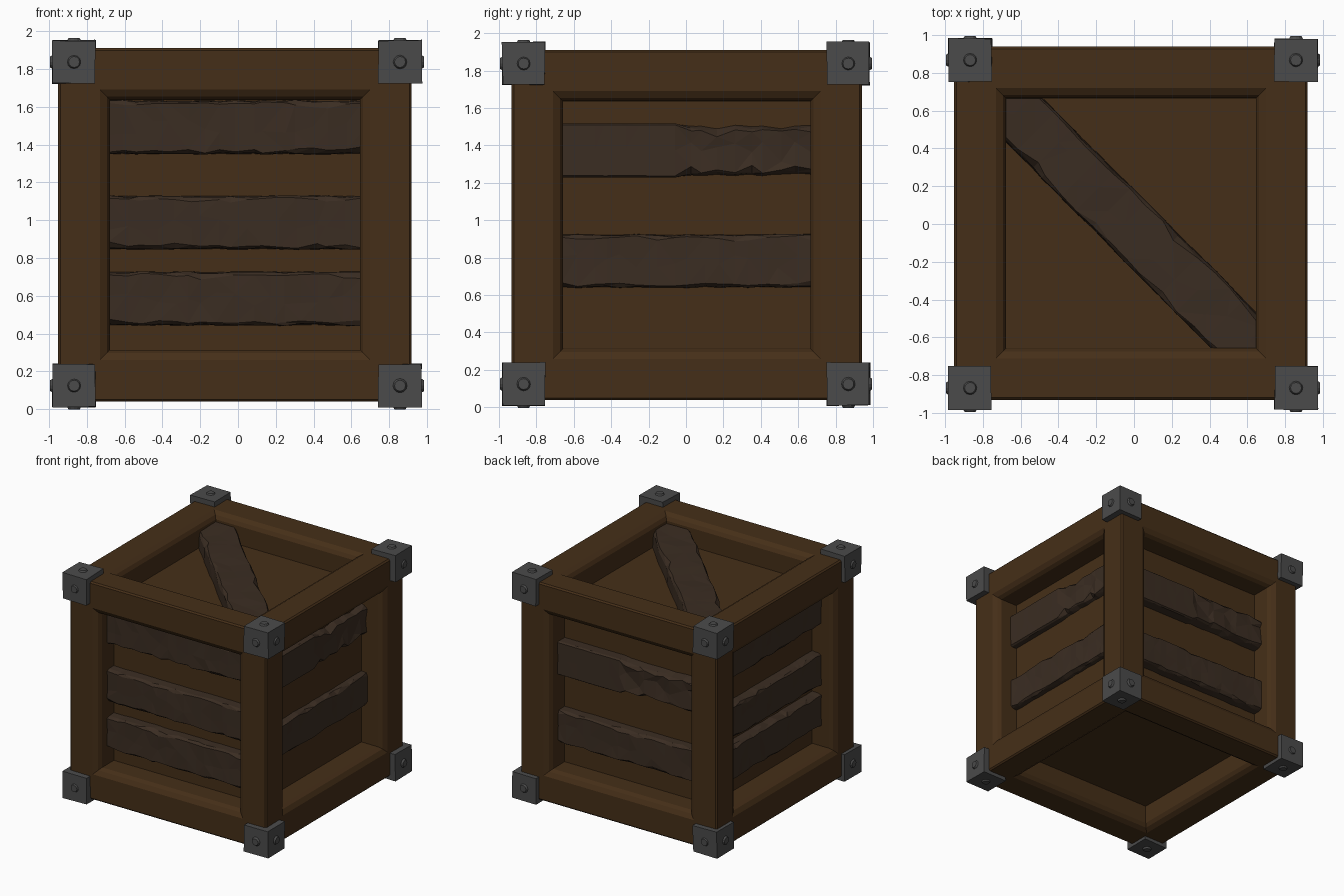
import bpy, bmesh, random
from itertools import product
from mathutils import Vector, Matrix

if "Cube" in bpy.data.objects:
    bpy.data.objects.remove(bpy.data.objects["Cube"])

random.seed(7)
C = Vector((-0.016, 0.004, 0.975))      # centre of the wooden cube
HALF = 0.936                            # half size of the wooden cube


def material(name, rgb):
    m = bpy.data.materials.new(name)
    m.diffuse_color = (*rgb, 1)
    m.use_nodes = True
    m.node_tree.nodes["Principled BSDF"].inputs["Base Color"].default_value = m.diffuse_color
    return m


WOOD = material("frame_wood", (0.060, 0.028, 0.009))
OLD = material("plank_wood", (0.043, 0.026, 0.016))
METAL = material("dark_metal", (0.07, 0.07, 0.07))


def finish(bm, name, mat):
    bmesh.ops.recalc_face_normals(bm, faces=bm.faces)
    me = bpy.data.meshes.new(name)
    bm.to_mesh(me)
    bm.free()
    me.materials.append(mat)
    ob = bpy.data.objects.new(name, me)
    bpy.context.collection.objects.link(ob)
    return ob


# Crate body: bevelled cube, each side inset to a chamfered rim and a sunken panel
bm = bmesh.new()
bmesh.ops.create_cube(bm, size=2 * HALF, matrix=Matrix.Translation(C))
bmesh.ops.bevel(bm, geom=bm.edges[:], offset=0.012, segments=1, affect='EDGES')
sides = [f for f in bm.faces if f.calc_area() > 1]
for thickness, depth in ((0.208, 0), (0.037, -0.022), (0.017, -0.03), (0.001, -0.158)):
    bmesh.ops.inset_individual(bm, faces=sides, thickness=thickness, depth=depth, use_even_offset=True)
finish(bm, "crate_frame", WOOD)


# Rough plank: lofted cross-section with chipped long edges
def plank(name, centre, u, v, length, width=0.29, base=0.71, top=0.82, smooth_part=0.0, rough=1.0):
    u, v = Vector(u).normalized(), Vector(v).normalized()
    n = u.cross(v)
    bm = bmesh.new()
    rings, steps = [], 16
    w, r = width / 2, random.uniform
    for i in range(steps + 1):
        t = i / steps
        k = 0.1 if t < smooth_part else rough
        broken = 0.012 if smooth_part and t >= smooth_part else 0
        s = (t - 0.5) * length + (r(-0.3, 0.3) * length / steps if 0 < i < steps else 0)
        a, b = (broken + k * r(0, 0.013) for _ in range(2))       # chipped sides
        ca, cb = (0.008 + k * r(0, 0.03) * r(0, 1) for _ in range(2))   # chipped corners
        section = [(-w + a * 0.4, base), (-w + a, top - 0.012 - k * r(0, 0.03)),
                   (-w + a + ca, top - k * r(0, 0.006)), (r(-0.04, 0.04) * k, top - k * r(0, 0.008) - broken),
                   (w - b - cb, top - k * r(0, 0.006)), (w - b, top - 0.012 - k * r(0, 0.03)),
                   (w - b * 0.4, base)]
        rings.append([bm.verts.new(Vector(centre) + u * s + v * p + n * h) for p, h in section])
    for r0, r1 in zip(rings, rings[1:]):
        for j in range(7):
            bm.faces.new((r0[j], r0[(j + 1) % 7], r1[(j + 1) % 7], r1[j]))
    bm.faces.new(rings[0])
    bm.faces.new(rings[-1])
    bmesh.ops.triangulate(bm, faces=bm.faces[:])
    finish(bm, name, OLD)


# Wall planks: three on the front and left, two on the right and back
UP = Vector((0, 0, 1))
walls = {
    "front": ((1, 0, 0), 0.82, (1.492, 0.988, 0.585)),
    "left": ((0, -1, 0), 0.815, (1.492, 0.97, 0.62)),
    "right": ((0, 1, 0), 0.785, (1.373, 0.783)),
    "back": ((-1, 0, 0), 0.82, (1.24, 0.65)),
}
for side, (u, top, heights) in walls.items():
    for i, z in enumerate(heights):
        broken = 0.5 if len(heights) == 2 and i == 0 else 0
        plank(f"{side}_plank_{i + 1}", (C.x, C.y, z), u, UP, 1.34, top=top,
              smooth_part=broken, rough=1.6 if broken else 1.0)

# Diagonal plank across the lid
plank("lid_diagonal_plank", C + Vector((-0.01, -0.01, 0)), (1, -1, 0), (1, 1, 0), 1.94,
      width=0.312, top=0.865, rough=1.3)

# Metal corner brackets, each with a bolt on its three outer faces
SIZE = 0.228
for i, (sx, sy, sz) in enumerate(product((-1, 1), repeat=3)):
    pos = Vector((-0.005 + sx * 0.863, sy * 0.868, 0.981 + sz * 0.857))
    bm = bmesh.new()
    bmesh.ops.create_cube(bm, size=SIZE, matrix=Matrix.Translation(pos))
    for vert in bm.verts:
        vert.co += Vector([random.uniform(-0.004, 0.004) for _ in range(3)])
    for axis in (Vector((sx, 0, 0)), Vector((0, sy, 0)), Vector((0, 0, sz))):
        turn = axis.to_track_quat('Z', 'Y').to_matrix().to_4x4()
        at = pos + axis * (SIZE / 2 + 0.002)
        bmesh.ops.create_cone(bm, cap_ends=True, segments=12, radius1=0.041, radius2=0.029,
                              depth=0.022, matrix=Matrix.Translation(at) @ turn)
    finish(bm, f"corner_bracket_{i + 1}", METAL)
